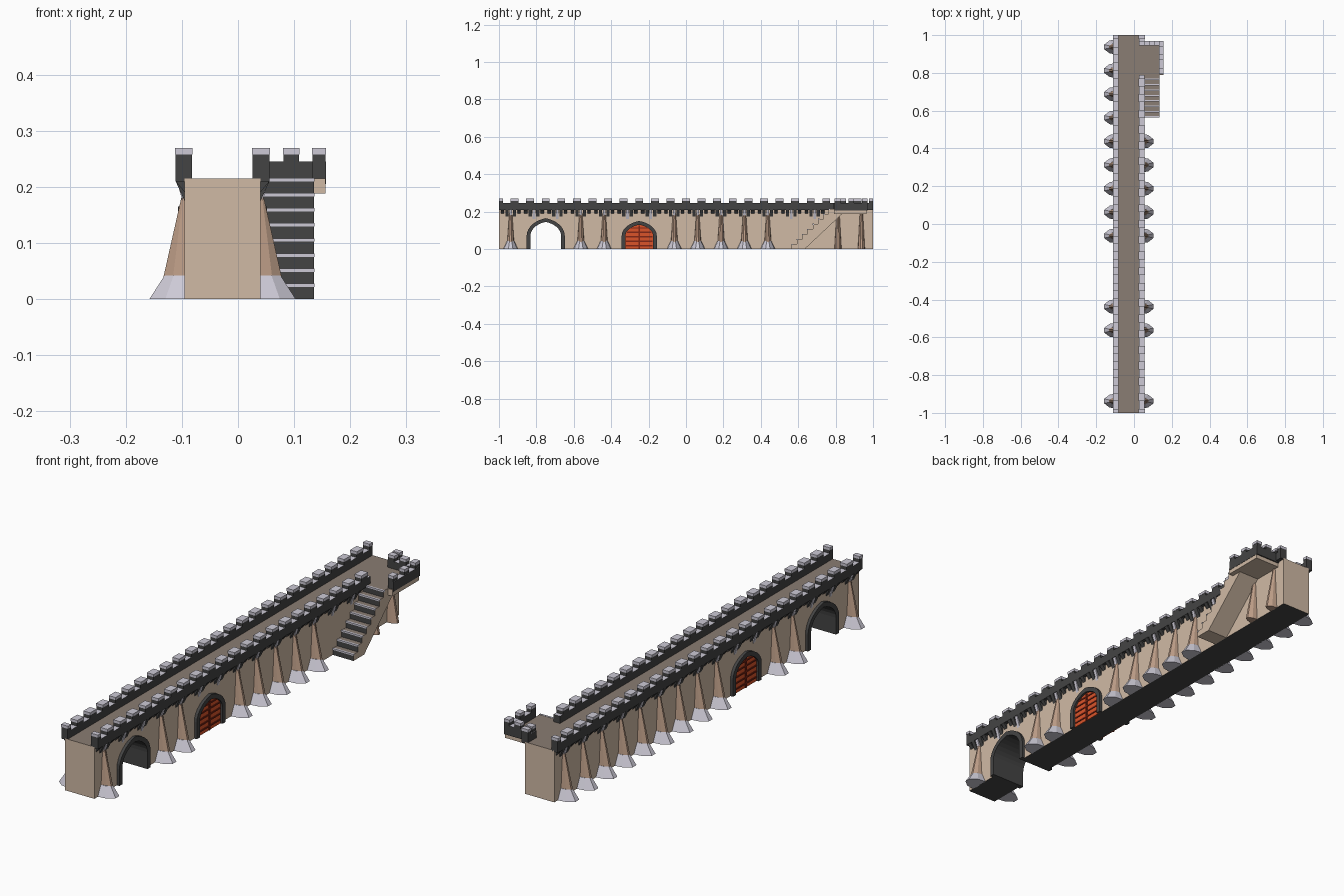
import bpy, bmesh, math

if "Cube" in bpy.data.objects:
    bpy.data.objects.remove(bpy.data.objects["Cube"])

def material(name, rgb):
    m = bpy.data.materials.new(name)
    m.diffuse_color = [((c / 255 + 0.055) / 1.055) ** 2.4 for c in rgb] + [1]
    m.use_nodes = True
    m.node_tree.nodes["Principled BSDF"].inputs["Base Color"].default_value = m.diffuse_color
    return m

TAN = material("tan_wall", (208, 186, 165))
CLAY = material("clay_buttress", (190, 158, 136))
FLOOR = material("walkway_brown", (138, 125, 115))
DARK = material("dark_stone", (68, 68, 68))
LIGHT = material("light_stone", (205, 202, 214))
ORANGE = material("door_orange", (218, 84, 42))
RED = material("door_dark_red", (128, 38, 22))

def build(name, solids, mats, rule=None):
    """Each solid is a pair of matching 3D rings, capped and joined."""
    bm = bmesh.new()
    for a, b in solids:
        va, vb = [bm.verts.new(p) for p in a], [bm.verts.new(p) for p in b]
        bm.faces.new(va)
        bm.faces.new(vb)
        for i in range(len(va)):
            j = (i + 1) % len(va)
            bm.faces.new((va[i], va[j], vb[j], vb[i]))
    bmesh.ops.recalc_face_normals(bm, faces=bm.faces)
    bm.normal_update()
    if rule:
        for f in bm.faces:
            f.material_index = rule(f.normal, f.calc_center_median())
    me = bpy.data.meshes.new(name)
    bm.to_mesh(me)
    bm.free()
    for m in mats:
        me.materials.append(m)
    ob = bpy.data.objects.new(name, me)
    bpy.context.collection.objects.link(ob)

def prism_x(pts, x0, x1):
    return [(x0, y, z) for y, z in pts], [(x1, y, z) for y, z in pts]

def box(x0, x1, y0, y1, z0, z1):
    return prism_x([(y0, z0), (y1, z0), (y1, z1), (y0, z1)], x0, x1)

def arch(cy, w, spring, top, n=7):
    """Pointed arch outline from the left foot to the right foot."""
    c = 0.35 * w
    amax = math.acos(c / (w + c))
    half = [(w, 0)] + [((w + c) * math.cos(amax * i / n) - c,
                        spring + (top - spring) * math.sin(amax * i / n) / math.sin(amax))
                       for i in range(n + 1)]
    half[-1] = (0, top)
    return [(cy - y, z) for y, z in half] + [(cy + y, z) for y, z in half[-2::-1]]

XL, XR, H = -0.095, 0.04, 0.215
def out(side, d):
    return XR + d if side > 0 else XL - d

slots = [-0.9375 + 0.125 * i for i in range(16)]
top_rule = lambda n, c: 1 if n.z > 0.9 else 0

# wall with open gateway
GATE, DOOR = -0.75, -0.25
def wall_rule(n, c):
    if n.z > 0.9:
        return 1
    if n.z < -0.9 or (abs(n.x) < 0.5 and abs(c.y - GATE) < 0.1):
        return 2
    return 0
outline = [(-1, 0)] + arch(GATE, 0.082, 0.07, 0.145) + [(1, 0), (1, H), (-1, H)]
build("wall", [prism_x(outline, XL, XR)], [TAN, FLOOR, DARK], wall_rule)

# arch frames and doors, both sides
frames, panels, bands = [], [], []
for s in (-1, 1):
    for cy, wi, hi in ((GATE, 0.082, 0.145), (DOOR, 0.074, 0.13)):
        ring = arch(cy, wi + 0.02, 0.07, hi + 0.02) + arch(cy, wi, 0.07, hi)[::-1]
        frames.append(prism_x(ring, out(s, -0.003), out(s, 0.012)))
    panels.append(prism_x(arch(DOOR, 0.076, 0.07, 0.132), out(s, -0.002), out(s, 0.003)))
    for z in (0.018, 0.042, 0.066, 0.09, 0.112):
        w = 0.07 * (1 if z < 0.07 else math.sqrt(1 - ((z - 0.07) / 0.064) ** 2))
        bands.append(box(out(s, 0.001), out(s, 0.006), DOOR - w, DOOR + w, z - 0.003, z + 0.003))
    bands.append(box(out(s, 0.001), out(s, 0.007), DOOR - 0.004, DOOR + 0.004, 0, 0.125))
build("arch_frames", frames, [DARK])
build("door_panels", panels, [ORANGE])
build("door_bands", bands, [RED])

# buttresses with stone feet
shafts, feet = [], []
def half_ring(s, y, z, d, w):
    return [(out(s, a * d), y + b * w, z) for a, b in
            ((-0.05, -1), (0.55, -0.85), (1, -0.3), (1, 0.3), (0.55, 0.85), (-0.05, 1))]
for s in (-1, 1):
    for y in slots:
        if abs(y - DOOR) < 0.1 or abs(y - GATE) < 0.1 or (s > 0 and 0.5 < y < 0.75):
            continue
        plain = s > 0 and y > 0.75
        z0 = 0 if plain else 0.03
        shafts.append((half_ring(s, y, z0, 0.04, 0.019), half_ring(s, y, 0.19, 0.004, 0.008)))
        if not plain:
            feet.append((half_ring(s, y, 0, 0.063, 0.04), half_ring(s, y, 0.042, 0.036, 0.02)))
build("buttress_shafts", shafts, [CLAY])
build("buttress_feet", feet, [LIGHT])

# corbels under the parapet
corbels, keys = [], []
def corbel(s, y, w, low, d):
    tri = [(-0.002, 0.22), (d, 0.22), (d, 0.21), (-0.002, low)]
    return ([(out(s, a), y - w, z) for a, z in tri], [(out(s, a), y + w, z) for a, z in tri])
for s in (-1, 1):
    for y in slots:
        if s > 0 and y > 0.75:
            continue
        for o, low in ((-0.044, 0.188), (-0.02, 0.17), (0.02, 0.17), (0.044, 0.188)):
            corbels.append(corbel(s, y + o, 0.0085, low, 0.016))
        keys.append(corbel(s, y, 0.007, 0.155, 0.014))
build("corbels", corbels, [DARK])
build("corbel_keys", keys, [LIGHT])

# wall parapets with merlons
rails, merlons, caps = [], [], []
def merlon(x0, x1, y0, y1):
    merlons.append(box(x0, x1, y0, y1, 0.24, 0.258))
    caps.append(box(x0 - 0.001, x1 + 0.001, y0, y1, 0.258, 0.269))
for x0, x1, spans in ((-0.111, -0.082, [(-1, 1)]), (0.026, 0.056, [(-1, 0.79), (0.965, 1)])):
    for a, b in spans:
        rails.append(box(x0, x1, a, b, 0.21, 0.245))
        for k in range(25):
            c = -1 + k / 12
            y0, y1 = max(a, c - 0.021), min(b, c + 0.021)
            if y1 - y0 > 0.005:
                merlon(x0, x1, y0, y1)

# stair landing and its parapet
build("landing", [box(XR - 0.002, 0.156, 0.79, 0.965, 0.188, H)], [TAN, FLOOR], top_rule)
rails += [box(0.133, 0.157, 0.795, 0.97, 0.205, 0.245), box(0.026, 0.133, 0.945, 0.97, 0.205, 0.245)]
for y in (0.81, 0.884, 0.955):
    merlon(0.133, 0.156, y - 0.015, y + 0.015)
for x in (0.042, 0.095):
    merlon(x - 0.014, x + 0.014, 0.945, 0.97)
build("parapet_rails", rails, [DARK, LIGHT], top_rule)
build("merlons", merlons, [DARK])
build("merlon_caps", caps, [LIGHT])

# stair flight with sloped underside
N, Y0, RUN, RISE = 8, 0.565, 0.0283, H / 8
prof, noses = [], []
for i in range(N):
    y = Y0 + i * RUN
    prof += [(y, i * RISE), (y, (i + 1) * RISE)]
    noses.append(box(XR, 0.136, y - 0.002, y + 0.006, (i + 1) * RISE - 0.005, (i + 1) * RISE + 0.001))
prof += [(Y0 + N * RUN, H), (0.835, 0.188), (0.635, 0)]
build("stairs", [prism_x(prof, XR - 0.002, 0.135)], [TAN, FLOOR, DARK],
      lambda n, c: 1 if n.z > 0.9 else 2 if n.y < -0.9 else 0)
build("stair_nosings", noses, [LIGHT])
